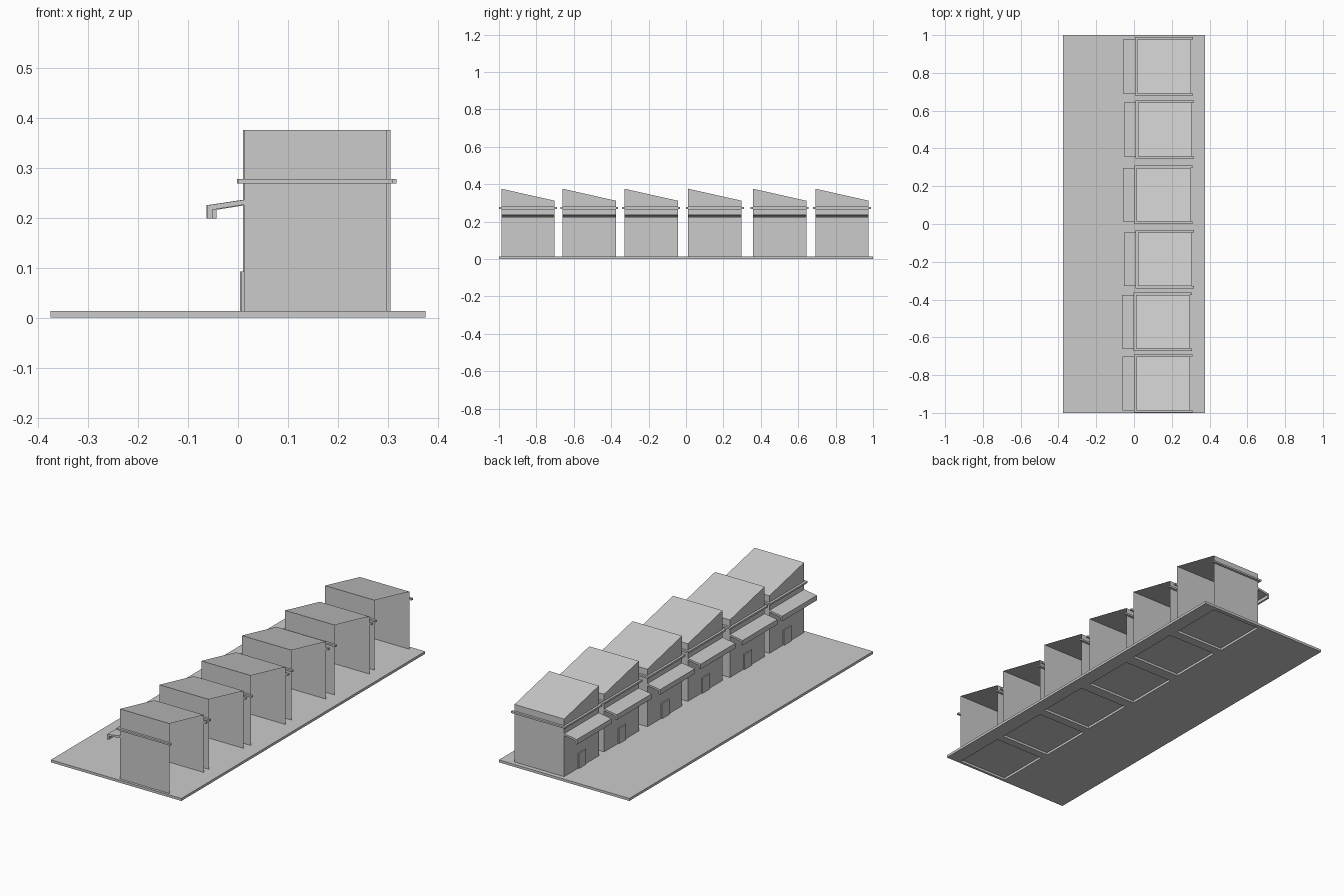
import bpy
import bmesh

if "Cube" in bpy.data.objects:
    bpy.data.objects.remove(bpy.data.objects["Cube"])

GREY = (0.6, 0.6, 0.6, 1.0)
mat = bpy.data.materials.new("plain_grey")
mat.use_nodes = True
mat.diffuse_color = GREY
mat.node_tree.nodes["Principled BSDF"].inputs["Base Color"].default_value = GREY

# Shared dimensions
BASE = 0.013
SIZE = 0.285
HIGH, LOW = 0.376, 0.312
BAND = (0.269, 0.278)
OUT = 0.012
# Near corner (x, y) of each house
HOUSES = [(0.012, -0.987), (0.01, -0.66), (0.02, -0.329),
          (0.014, 0.012), (0.02, 0.358), (0.016, 0.692)]


def finish(name, bm):
    mesh = bpy.data.meshes.new(name)
    bm.to_mesh(mesh)
    bm.free()
    mesh.materials.append(mat)
    obj = bpy.data.objects.new(name, mesh)
    bpy.context.collection.objects.link(obj)
    return obj


def face(bm, points):
    return bm.faces.new([bm.verts.new(p) for p in points])


def box_into(bm, x, y, z):
    corners = bmesh.ops.create_cube(bm, size=1)["verts"]
    for v in corners:
        v.co = [r[0] if c < 0 else r[1] for c, r in zip(v.co, (x, y, z))]


def prism(name, outline, axis_vector, open_ends=()):
    """Extrude an outline; drop the side faces whose edge index is listed."""
    bm = bmesh.new()
    start = [bm.verts.new(p) for p in outline]
    end = [bm.verts.new([a + b for a, b in zip(p, axis_vector)]) for p in outline]
    bm.faces.new(start)
    bm.faces.new(end[::-1])
    n = len(start)
    for i in range(n):
        if i not in open_ends:
            j = (i + 1) % n
            bm.faces.new((start[j], start[i], end[i], end[j]))
    bmesh.ops.recalc_face_normals(bm, faces=bm.faces)
    return finish(name, bm)


def build_base():
    # Slab with shallow recesses under every house
    bm = bmesh.new()
    box_into(bm, (-0.375, 0.375), (-1, 1), (0, BASE))
    slab = finish("base_slab", bm)
    bm = bmesh.new()
    for x, y in HOUSES:
        box_into(bm, (x, x + SIZE), (y, y + SIZE), (-BASE, BASE - 0.001))
    cutter = finish("recess_cutter", bm)
    cutter.hide_render = True
    cutter.hide_viewport = True
    cutter.display_type = 'WIRE'
    cut = slab.modifiers.new("recesses", 'BOOLEAN')
    cut.object = cutter
    cut.solver = 'EXACT'
    # Apply the cut so the helper can go
    depsgraph = bpy.context.evaluated_depsgraph_get()
    mesh = bpy.data.meshes.new_from_object(slab.evaluated_get(depsgraph))
    slab.modifiers.clear()
    slab.data = mesh
    bpy.data.objects.remove(cutter)


def build_house(n, x, y):
    x1, y1 = x + SIZE, y + SIZE

    # Thin shell: two side walls, street wall and sloped roof, open at the rear
    bm = bmesh.new()
    face(bm, [(x, y, BASE), (x1, y, BASE), (x1, y, HIGH), (x, y, HIGH)])
    face(bm, [(x1, y1, BASE), (x, y1, BASE), (x, y1, LOW), (x1, y1, LOW)])
    face(bm, [(x, y, HIGH), (x1, y, HIGH), (x1, y1, LOW), (x, y1, LOW)])
    # Street wall in strips, leaving slots behind the canopy and band
    for z0, za, zb in ((BASE, 0.226, 0.226), (0.236, BAND[0], BAND[0]),
                       (BAND[1], HIGH, LOW)):
        face(bm, [(x, y1, z0), (x, y, z0), (x, y, za), (x, y1, zb)])
    bmesh.ops.remove_doubles(bm, verts=bm.verts, dist=0.0001)
    finish(f"house_shell_{n}", bm)

    # Band around three sides, hollow behind the street wall
    xa, xb, ya, yb = x - OUT, x1 + OUT, y - OUT, y1 + OUT
    outline = [(xb, ya), (xa, ya), (xa, yb), (xb, yb),
               (xb, y1), (x, y1), (x, y), (xb, y)]
    prism(f"house_band_{n}", [(px, py, BAND[0]) for px, py in outline],
          (0, 0, BAND[1] - BAND[0]), open_ends=(5,))

    # Sloped canopy with a hanging lip
    profile = [(0, 0.236), (-0.073, 0.225), (-0.073, 0.199),
               (-0.063, 0.199), (-0.063, 0.216), (0, 0.226)]
    prism(f"canopy_{n}", [(x + dx, y, z) for dx, z in profile],
          (0, SIZE, 0), open_ends=(5,))

    # Door
    bm = bmesh.new()
    mid = y + SIZE / 2
    box_into(bm, (x - 0.006, x), (mid - 0.03, mid + 0.03), (BASE, 0.092))
    finish(f"door_{n}", bm)


build_base()
for number, (hx, hy) in enumerate(HOUSES, 1):
    build_house(number, hx, hy)
